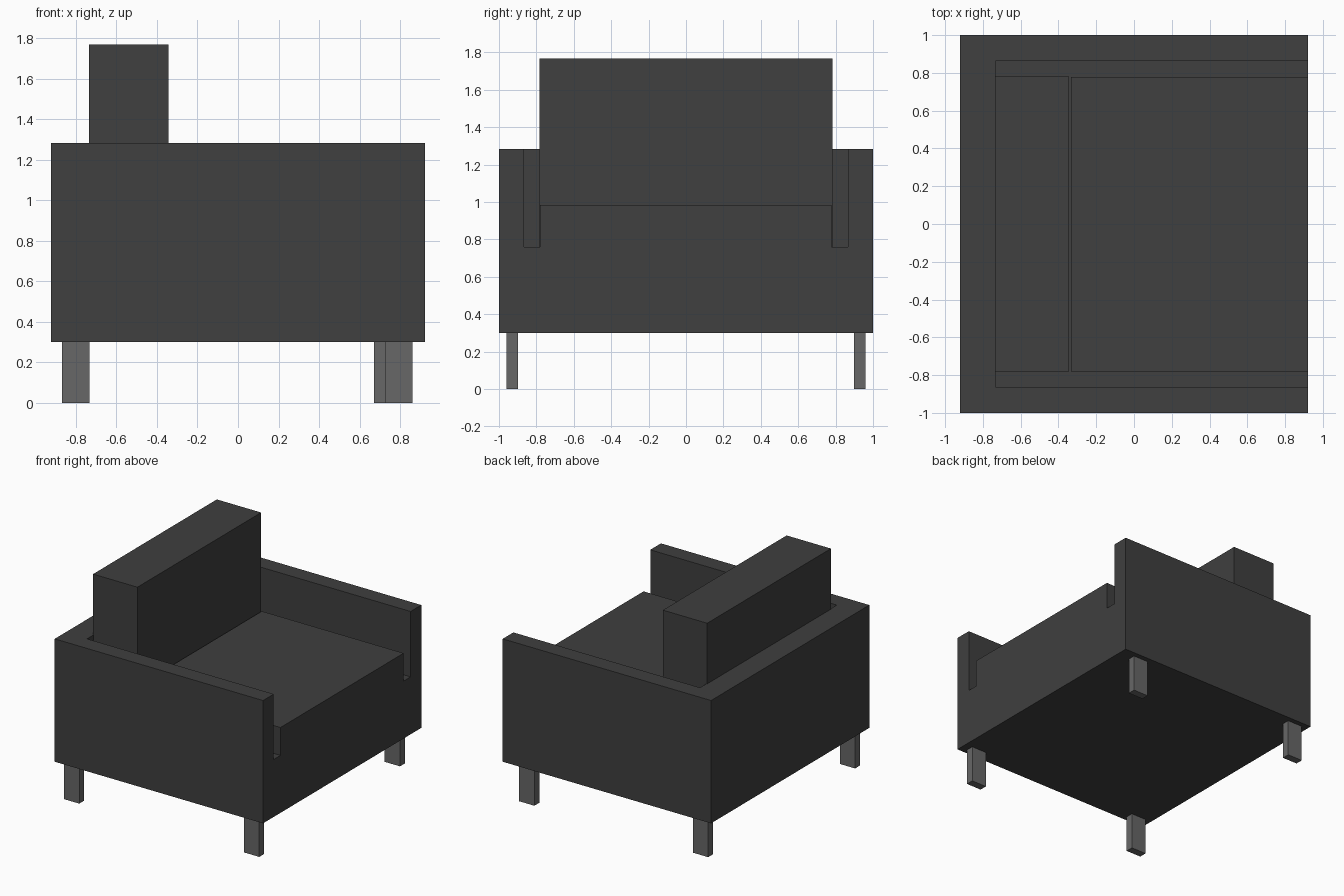
import bpy

if "Cube" in bpy.data.objects:
    bpy.data.objects.remove(bpy.data.objects["Cube"])


def material(name, value):
    mat = bpy.data.materials.new(name)
    mat.diffuse_color = (value, value, value, 1)
    mat.use_nodes = True
    mat.node_tree.nodes["Principled BSDF"].inputs["Base Color"].default_value = mat.diffuse_color
    return mat


def box(name, x, y, z, mat=None):
    """Box spanning the given (min, max) ranges."""
    bpy.ops.mesh.primitive_cube_add(size=1)
    obj = bpy.context.object
    obj.name = name
    obj.location = [(a + b) / 2 for a, b in (x, y, z)]
    obj.scale = [b - a for a, b in (x, y, z)]
    bpy.ops.object.transform_apply(location=True, rotation=False, scale=True)
    if mat:
        obj.data.materials.append(mat)
    return obj


fabric = material("dark_fabric", 0.05)
metal = material("leg_grey", 0.135)

# Frame: one block with a recess open at the seat front (+x)
frame = box("frame", (-0.922, 0.922), (-1, 1), (0.3, 1.283), fabric)
cutter = box("recess_cutter", (-0.73, 1.2), (-0.865, 0.865), (0.76, 1.6), fabric)
cutter.hide_render = True
cut = frame.modifiers.new("recess", 'BOOLEAN')
cut.operation = 'DIFFERENCE'
cut.solver = 'EXACT'
cut.object = cutter
bpy.context.view_layer.objects.active = frame
bpy.ops.object.modifier_apply(modifier=cut.name)
bpy.data.objects.remove(cutter, do_unlink=True)

# Cushions resting in the recess
box("seat_cushion", (-0.333, 0.922), (-0.78, 0.777), (0.76, 0.983), fabric)
box("back_cushion", (-0.735, -0.343), (-0.782, 0.782), (0.76, 1.768), fabric)

# Legs: flat posts, one front leg set slightly further back
for name, x0, y0 in (("back_leg_left", -0.868, -0.96),
                     ("back_leg_right", -0.868, 0.898),
                     ("front_leg_left", 0.725, -0.96),
                     ("front_leg_right", 0.67, 0.898)):
    box(name, (x0, x0 + 0.135), (y0, y0 + 0.062), (0, 0.3), metal)
